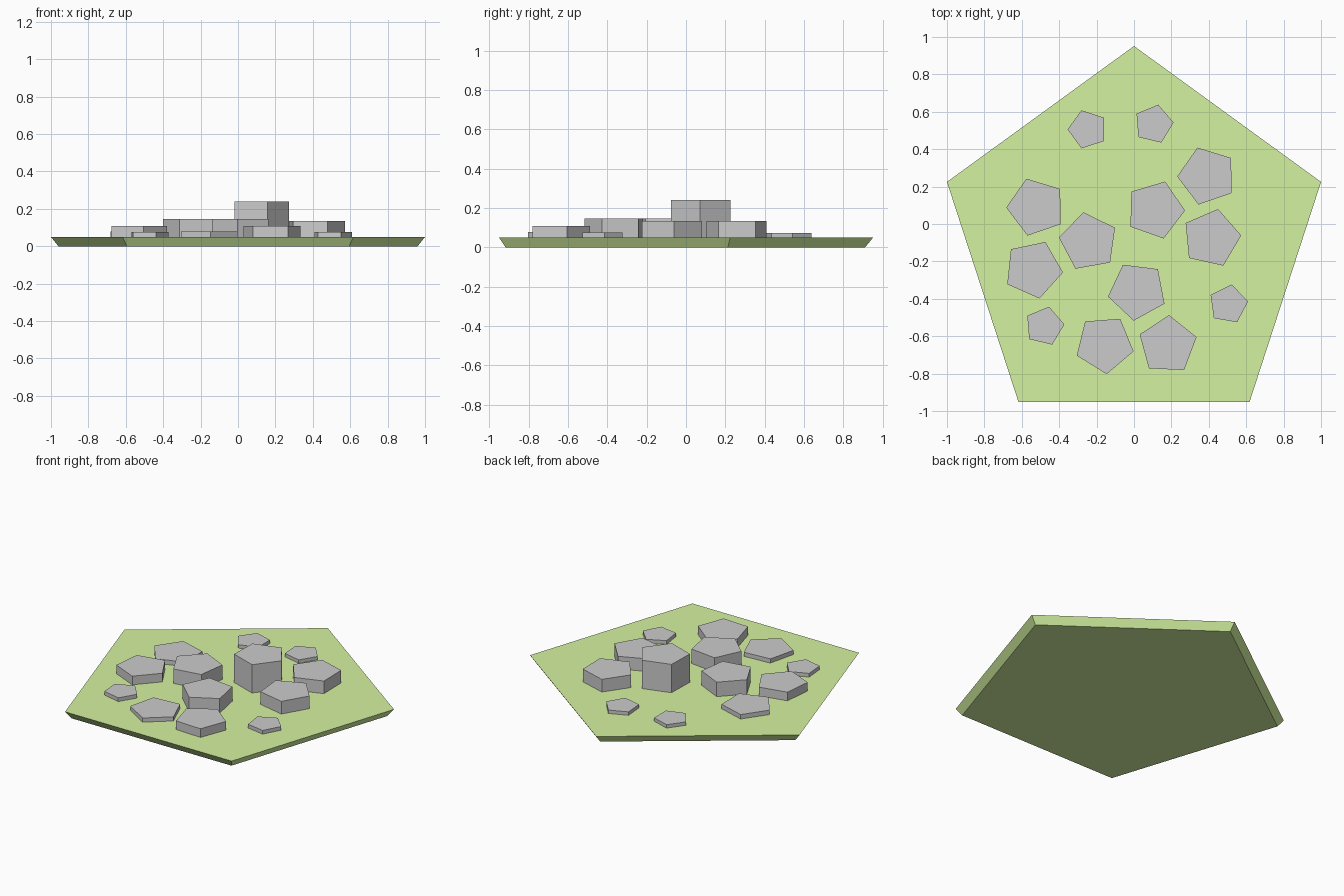
import bpy, bmesh
from math import cos, sin, pi, radians

if "Cube" in bpy.data.objects:
    bpy.data.objects.remove(bpy.data.objects["Cube"])

BASE_TOP = 0.05


def pentagon_prism(name, x, y, r_bottom, r_top, z0, z1, degrees):
    """Five-sided prism with one corner pointing along the given angle."""
    bm = bmesh.new()
    rings = []
    for r, z in ((r_bottom, z0), (r_top, z1)):
        angles = [radians(degrees) + 2 * pi * i / 5 for i in range(5)]
        rings.append([bm.verts.new((r * cos(a), r * sin(a), z - z0)) for a in angles])
    low, high = rings
    bm.faces.new(low[::-1])
    bm.faces.new(high)
    for i in range(5):
        j = (i + 1) % 5
        bm.faces.new((low[i], low[j], high[j], high[i]))
    mesh = bpy.data.meshes.new(name)
    bm.to_mesh(mesh)
    bm.free()
    obj = bpy.data.objects.new(name, mesh)
    obj.location = (x, y, z0)
    bpy.context.collection.objects.link(obj)
    return obj


# Grass base, narrower at the bottom
grass = bpy.data.materials.new("grass_green")
grass.diffuse_color = (0.66, 0.89, 0.35, 1)
grass.use_nodes = True
grass.node_tree.nodes["Principled BSDF"].inputs["Base Color"].default_value = grass.diffuse_color
base = pentagon_prism("grass_base", 0, -0.1, 1.01, 1.0515, 0, BASE_TOP, 90)
base.data.materials.append(grass)

# Large stones: x, y, top height, corner angle
large_stones = [
    (0.113, 0.076, 0.24, -1.5),
    (0.391, 0.257, 0.135, 181),
    (-0.523, 0.091, 0.08, 181),
    (0.414, -0.076, 0.135, 5.4),
    (-0.243, -0.095, 0.147, 172),
    (-0.539, -0.242, 0.108, -6),
    (0.018, -0.358, 0.147, 190.8),
    (-0.158, -0.643, 0.078, -13.7),
    (0.180, -0.647, 0.108, 87.3),
]
# Small flat stones
small_stones = [
    (-0.248, 0.506, 0.073, 180),
    (0.105, 0.534, 0.073, 4.5),
    (0.504, -0.429, 0.075, 8),
    (-0.479, -0.546, 0.075, 4.7),
]
for label, radius, stones in (("large", 0.16, large_stones), ("small", 0.107, small_stones)):
    for n, (x, y, top, angle) in enumerate(stones, 1):
        pentagon_prism(f"{label}_stone_{n}", x, y, radius, radius, BASE_TOP, top, angle)
